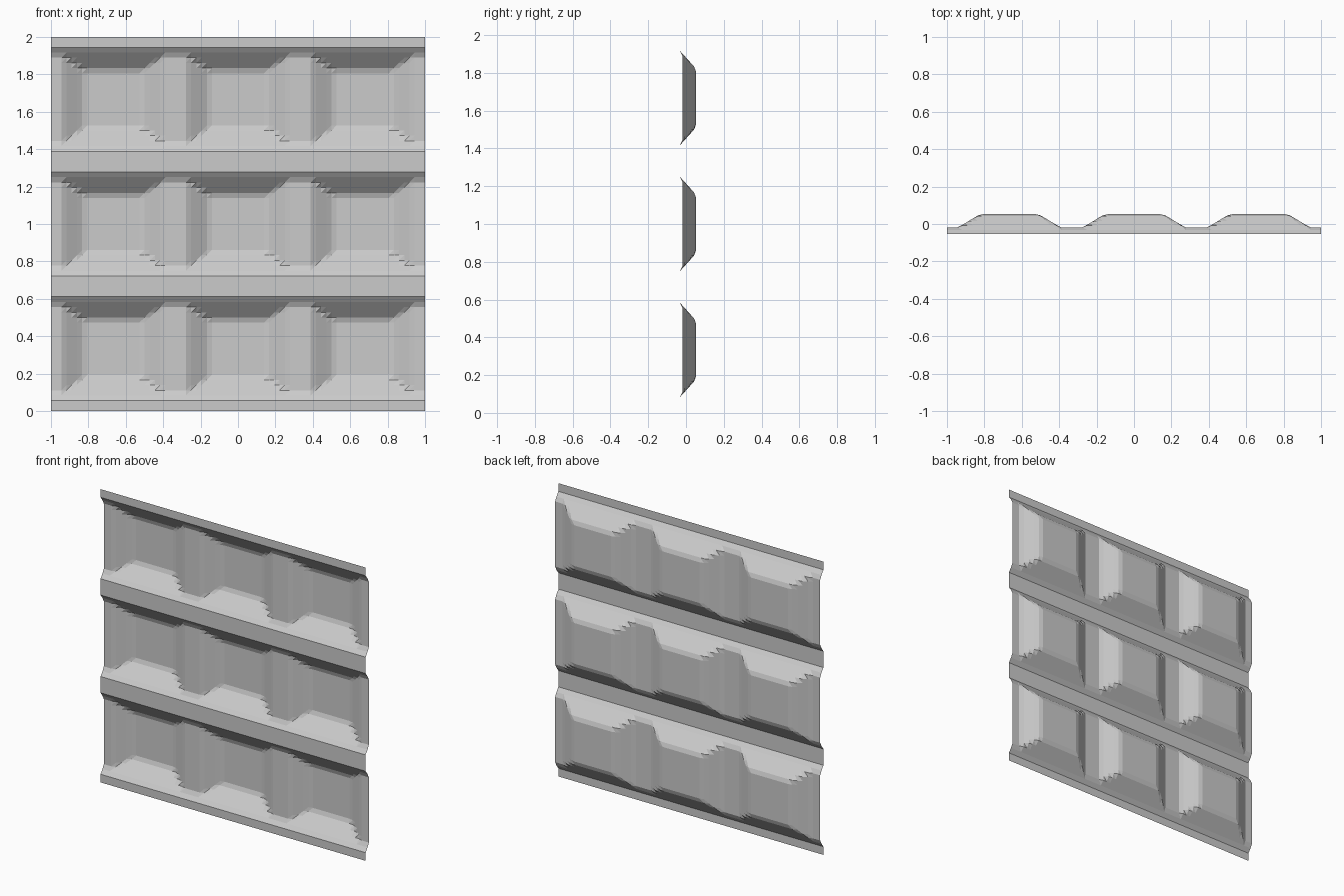
import bpy

if "Cube" in bpy.data.objects:
    bpy.data.objects.remove(bpy.data.objects["Cube"])

CELLS = 24            # grid steps per coffer
COFFERS = 3           # coffers in each direction
N = CELLS * COFFERS
STEP = 2.0 / N

# Depth of the sloping border, starting two steps in from each coffer edge
RAIL_SLOPE = [-0.053, -0.032, -0.007, 0.018, 0.043, 0.053]    # horizontal rails
STILE_SLOPE = [-0.018, -0.004, 0.013, 0.030, 0.046, 0.053]    # shallower uprights


def depth(i, slope):
    k = i % CELLS
    k = min(k, CELLS - k) - 2
    return slope[max(0, min(k, len(slope) - 1))]


# Coffered sheet: the nearer of rail and upright wins at every grid point
verts = [(-1 + i * STEP, min(depth(i, STILE_SLOPE), depth(j, RAIL_SLOPE)), j * STEP)
         for j in range(N + 1) for i in range(N + 1)]

# Triangles all share one diagonal direction
faces = []
for j in range(N):
    for i in range(N):
        a = j * (N + 1) + i
        b, d = a + 1, a + N + 1
        c = d + 1
        faces += [(a, b, c), (a, c, d)]

mesh = bpy.data.meshes.new("coffered_panel")
mesh.from_pydata(verts, [], faces)
mesh.update()
panel = bpy.data.objects.new("coffered_panel", mesh)
bpy.context.collection.objects.link(panel)
